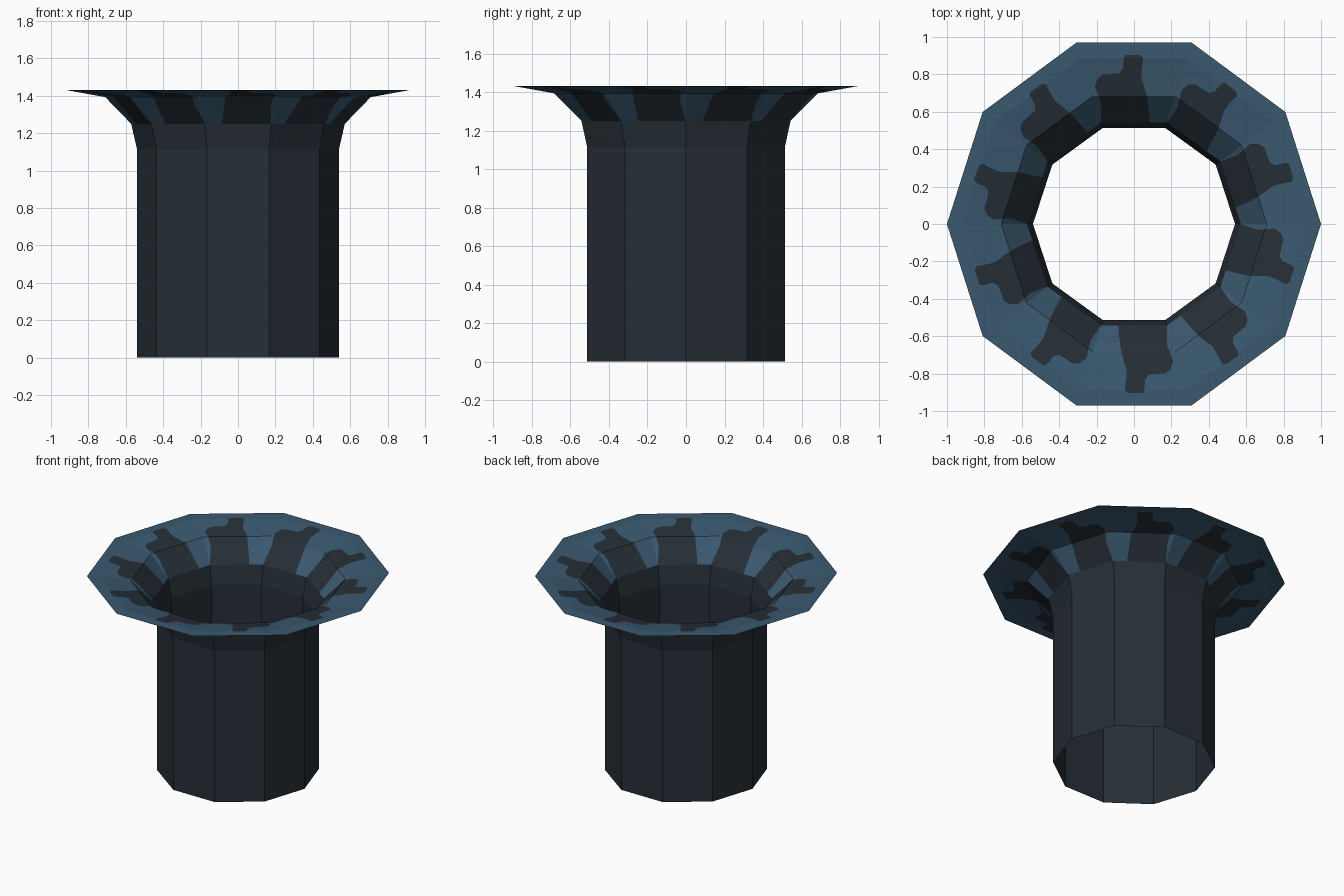
import bpy, bmesh, math

if "Cube" in bpy.data.objects:
    bpy.data.objects.remove(bpy.data.objects["Cube"])

SIDES = 10
HALF = math.tan(math.pi / SIDES)
C = math.cos(math.pi / SIDES)

def material(name, color):
    m = bpy.data.materials.new(name)
    m.diffuse_color = (*color, 1)
    m.use_nodes = True
    m.node_tree.nodes["Principled BSDF"].inputs["Base Color"].default_value = m.diffuse_color
    return m

dark = material("dark slate", (0.019, 0.028, 0.037))
blue = material("steel blue", (0.042, 0.100, 0.160))

# Profile of the flared tube: corner radius, height, slight stretch in y
PROFILE = [(0.54, 0.0, 1.0), (0.54, 1.115, 1.0), (0.571, 1.25, 1.0),
           (0.71, 1.393, 1.013), (0.915, 1.43, 1.02), (1.0, 1.431, 1.019)]

def flare(v):
    """Height and y stretch at distance v from the axis, on the flare."""
    for (r0, z0, s0), (r1, z1, s1) in zip(PROFILE[2:], PROFILE[3:]):
        if v <= r1 * C + 1e-6:
            t = (v - r0 * C) / ((r1 - r0) * C)
            return z0 + t * (z1 - z0), s0 + t * (s1 - s0)
    return PROFILE[-1][1:]

def place(u, v, z, stretch, k):
    """Point at sideways offset u and outward distance v on side k."""
    a = 2 * math.pi * (k + 0.5) / SIDES
    return (v * math.cos(a) - u * math.sin(a),
            (v * math.sin(a) + u * math.cos(a)) * stretch, z)

# Dark blotch on each flare side: distance, left edge, right edge
BLOTCH = [(0.571 * C, -0.085, 0.176), (0.635, -0.075, 0.175),
          (0.71 * C, -0.068, 0.19), (0.72, -0.055, 0.21), (0.765, -0.04, 0.195),
          (0.785, -0.04, 0.17), (0.792, -0.04, 0.08), (0.815, -0.042, 0.06),
          (0.915 * C, -0.05, 0.055), (0.885, -0.03, 0.045)]

def build(name, sides_fn, mats):
    bm = bmesh.new()
    for k in range(SIDES):
        for pts, mat in sides_fn(k):
            f = bm.faces.new([bm.verts.new(p) for p in pts])
            f.material_index = mat
    bmesh.ops.remove_doubles(bm, verts=bm.verts, dist=1e-4)
    bmesh.ops.recalc_face_normals(bm, faces=bm.faces)
    me = bpy.data.meshes.new(name)
    bm.to_mesh(me)
    bm.free()
    for m in mats:
        me.materials.append(m)
    ob = bpy.data.objects.new(name, me)
    bpy.context.collection.objects.link(ob)

def tube_side(k):
    for (r0, z0, s0), (r1, z1, s1) in zip(PROFILE[:2], PROFILE[1:3]):
        v0, v1 = r0 * C, r1 * C
        yield [place(-v0 * HALF, v0, z0, s0, k), place(v0 * HALF, v0, z0, s0, k),
               place(v1 * HALF, v1, z1, s1, k), place(-v1 * HALF, v1, z1, s1, k)], 0

def flare_side(k):
    # each row is split into blue, dark blotch, blue
    rows = [(v, [-v * HALF, a, b, v * HALF]) for v, a, b in BLOTCH]
    for (v0, e0), (v1, e1) in zip(rows, rows[1:]):
        for i in range(3):
            yield [place(e0[i], v0, *flare(v0), k), place(e0[i + 1], v0, *flare(v0), k),
                   place(e1[i + 1], v1, *flare(v1), k),
                   place(e1[i], v1, *flare(v1), k)], (0 if i == 1 else 1)
    # plain outer rim
    v0, e0 = rows[-1]
    yield [place(u, v0, *flare(v0), k) for u in e0] + [
        place(C * HALF, C, *flare(C), k), place(-C * HALF, C, *flare(C), k)], 1

build("tube", tube_side, [dark])
build("flared_rim", flare_side, [dark, blue])
